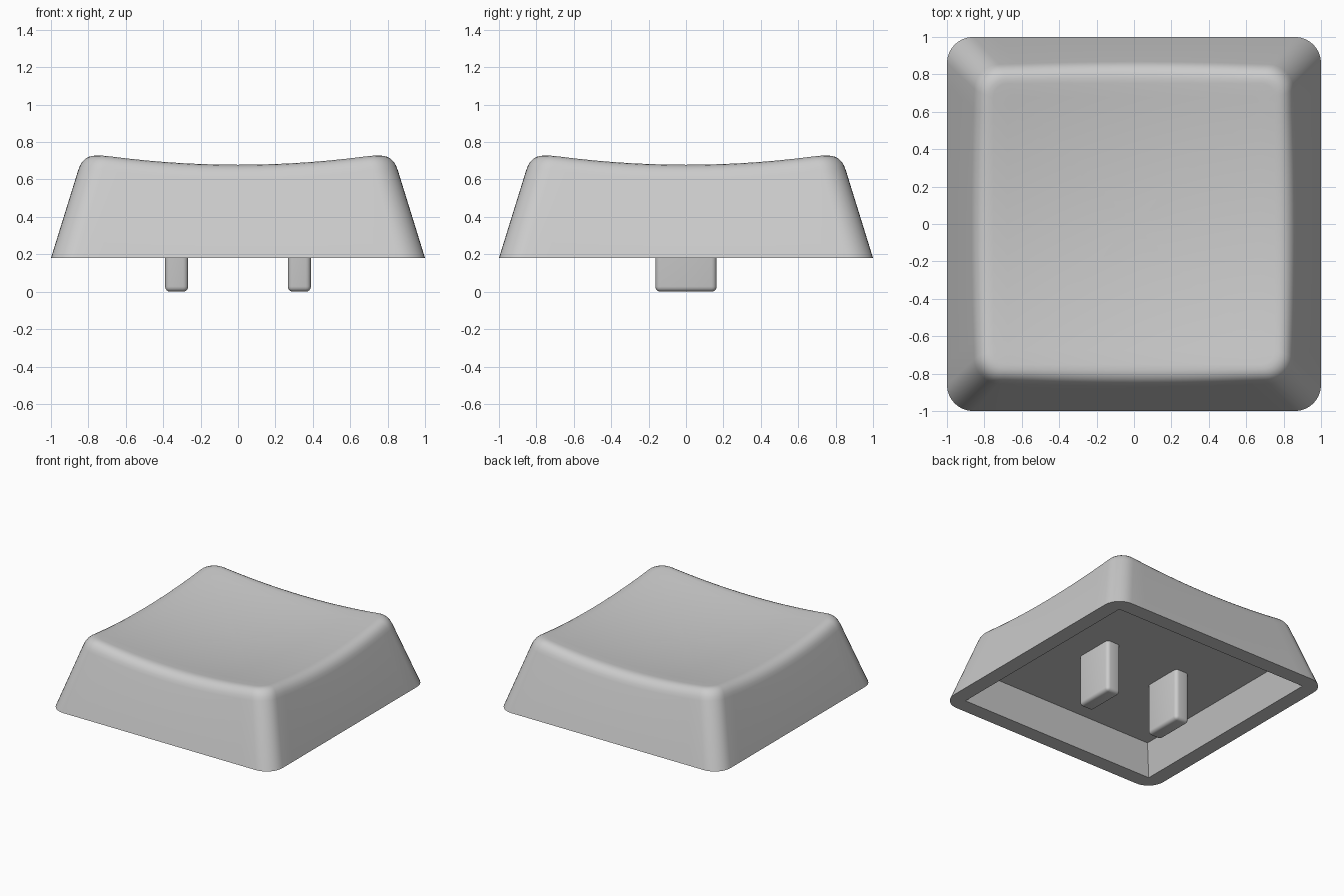
import bpy, bmesh, math
from mathutils import Vector

if "Cube" in bpy.data.objects:
    bpy.data.objects.remove(bpy.data.objects["Cube"])

BASE_Z, CEILING_Z, SLOPE = 0.18, 0.415, 0.31
CORNER_STEPS, SIDE_STEPS = 8, 14

grey = bpy.data.materials.new("light grey plastic")
grey.diffuse_color = (0.6, 0.6, 0.6, 1)
grey.use_nodes = True
grey.node_tree.nodes["Principled BSDF"].inputs["Base Color"].default_value = grey.diffuse_color


def outline(half, r):
    """Rounded square as (x, y) points, the same count for every size."""
    pts = []
    for q in range(4):
        corner = []
        for i in range(CORNER_STEPS + 1):
            a = math.pi / 2 * i / CORNER_STEPS
            corner.append((half - r + r * math.cos(a), half - r + r * math.sin(a)))
        # straight run to the next corner
        for i in range(1, SIDE_STEPS):
            corner.append(((half - r) * (1 - 2 * i / SIDE_STEPS), half))
        for x, y in corner:
            for _ in range(q):
                x, y = -y, x
            pts.append((x, y))
    return pts


def dish(x, y):
    """Height of the shallow bowl on top."""
    return 0.622 + 0.097 * (x * x + y * y)


def wall_point(i, z):
    t = (z - BASE_Z) * SLOPE
    # interpolate between the bottom outline and a nominal upper one
    a, b = bottom[i], upper[i]
    f = t / 0.17
    return Vector((a[0] + (b[0] - a[0]) * f, a[1] + (b[1] - a[1]) * f, z))


bottom = outline(1.0, 0.14)
upper = outline(0.83, 0.13)
inset = outline(0.752, 0.075)
count = len(bottom)

# Find the rim where the wall meets the bowl, then round it with a curve
FILLET = 6
fillet = [[] for _ in range(FILLET + 1)]
for i in range(count):
    z = 0.7
    for _ in range(12):
        p = wall_point(i, z)
        z = dish(p.x, p.y)
    rim = wall_point(i, z)
    start = wall_point(i, z - 0.085)
    x, y = inset[i]
    end = Vector((x, y, dish(x, y)))
    for k in range(FILLET + 1):
        t = k / FILLET
        fillet[k].append(start * (1 - t) ** 2 + rim * 2 * t * (1 - t) + end * t * t)

# Rings from the cavity ceiling, around the lower edge, up and over the top
rings = [[(x, y, CEILING_Z) for x, y in outline(0.804, 0)],
         [(x, y, BASE_Z) for x, y in outline(0.877, 0)],
         [(x, y, BASE_Z) for x, y in bottom]]
rings += fillet
for s in (0.9, 0.75, 0.6, 0.45, 0.3, 0.15):
    rings.append([(x * s, y * s, dish(x * s, y * s)) for x, y in inset])

bm = bmesh.new()
loops = [[bm.verts.new(p) for p in ring] for ring in rings]
for lo, hi in zip(loops, loops[1:]):
    for i in range(count):
        j = (i + 1) % count
        bm.faces.new((lo[i], lo[j], hi[j], hi[i]))
centre = bm.verts.new((0, 0, dish(0, 0)))
for i in range(count):
    bm.faces.new((loops[-1][i], loops[-1][(i + 1) % count], centre))
bm.faces.new(list(reversed(loops[0])))
bmesh.ops.remove_doubles(bm, verts=bm.verts, dist=0.0005)
bmesh.ops.recalc_face_normals(bm, faces=bm.faces)


def finish(name, bm):
    mesh = bpy.data.meshes.new(name)
    bm.to_mesh(mesh)
    bm.free()
    obj = bpy.data.objects.new(name, mesh)
    bpy.context.collection.objects.link(obj)
    mesh.materials.append(grey)
    bpy.ops.object.select_all(action='DESELECT')
    obj.select_set(True)
    bpy.context.view_layer.objects.active = obj
    bpy.ops.object.shade_smooth_by_angle(angle=math.radians(30))
    return obj


finish("cap_shell", bm)

# Two rounded prongs hanging from the cavity ceiling
for name, side in (("left_prong", -1), ("right_prong", 1)):
    bm = bmesh.new()
    bmesh.ops.create_cube(bm, size=1)
    for v in bm.verts:
        v.co = Vector((side * 0.328 + v.co.x * 0.124, v.co.y * 0.328,
                       (v.co.z + 0.5) * 0.46))
    # round every edge except those buried above the ceiling
    edges = [e for e in bm.edges if min(v.co.z for v in e.verts) < 0.1]
    bmesh.ops.bevel(bm, geom=edges, offset=0.028, segments=4,
                    profile=0.5, affect='EDGES')
    finish(name, bm)
